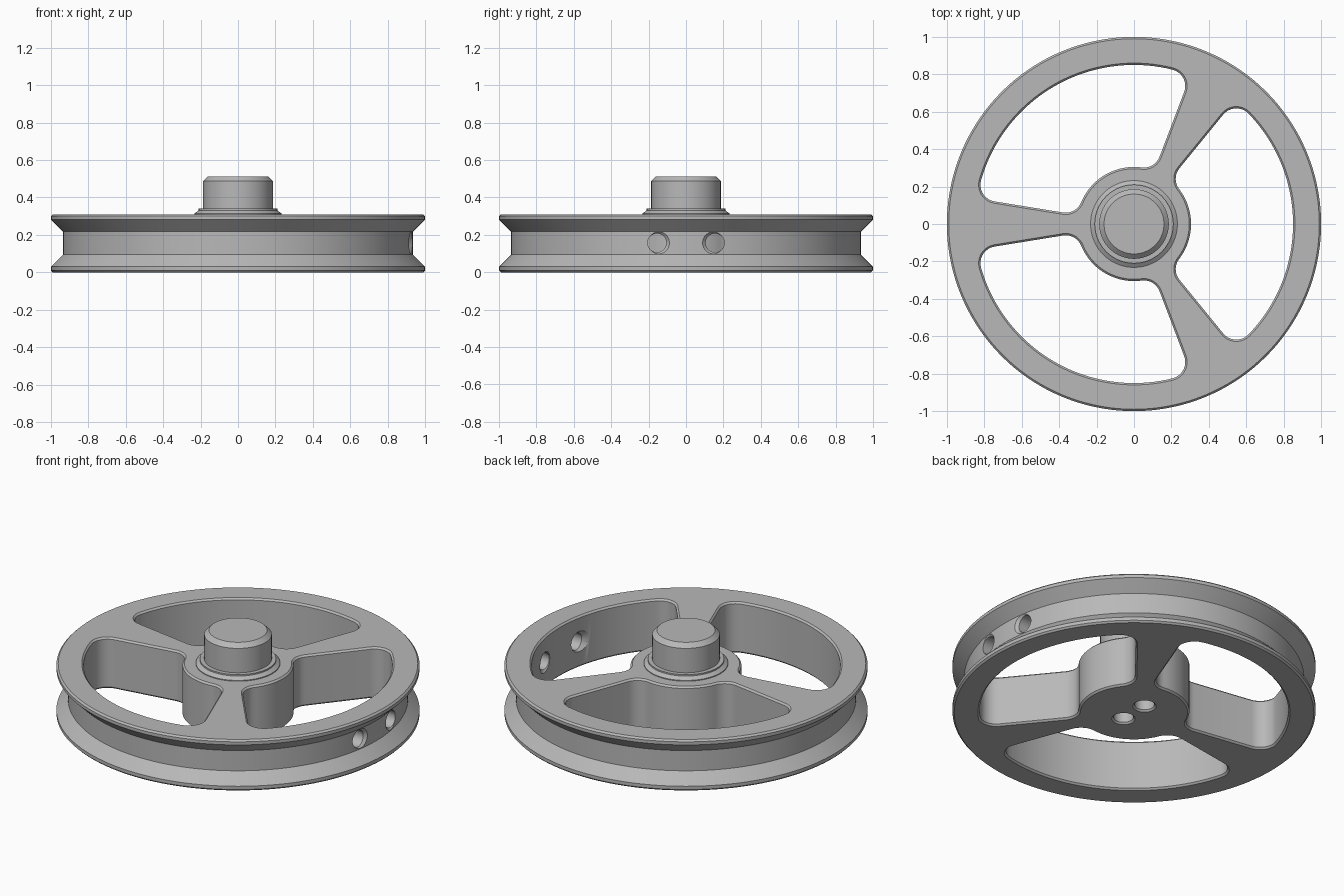
import bpy, bmesh
from math import pi, sin, cos, asin, radians
from mathutils import Vector, Matrix

cube = bpy.data.objects.get("Cube")
if cube:
    bpy.data.objects.remove(cube, do_unlink=True)

metal = bpy.data.materials.new("plain_grey_metal")
metal.use_nodes = True
GREY = (0.48, 0.48, 0.48, 1)
metal.diffuse_color = GREY
metal.node_tree.nodes["Principled BSDF"].inputs["Base Color"].default_value = GREY


def loft(name, rings, matrix=Matrix()):
    """Closed solid through a stack of rings with equal point counts."""
    bm = bmesh.new()
    loops = [[bm.verts.new(matrix @ Vector(p)) for p in ring] for ring in rings]
    n = len(loops[0])
    for low, high in zip(loops, loops[1:]):
        for i in range(n):
            j = (i + 1) % n
            bm.faces.new((low[i], low[j], high[j], high[i]))
    bm.faces.new(loops[0][::-1])
    bm.faces.new(loops[-1])
    bmesh.ops.recalc_face_normals(bm, faces=bm.faces)
    mesh = bpy.data.meshes.new(name)
    bm.to_mesh(mesh)
    bm.free()
    mesh.materials.append(metal)
    obj = bpy.data.objects.new(name, mesh)
    bpy.context.collection.objects.link(obj)
    return obj


def lathe(name, profile, segments=144, matrix=Matrix()):
    """Turned solid from (radius, height) pairs."""
    turns = [2 * pi * i / segments for i in range(segments)]
    return loft(name, [[(r * cos(a), r * sin(a), z) for a in turns] for r, z in profile], matrix)


def arc(center, radius, start, end, steps):
    return [center + radius * Vector((cos(a), sin(a)))
            for a in (start + (end - start) * i / steps for i in range(steps + 1))]


def window_outline(grow):
    """Annular sector with rounded corners, widened by grow."""
    inner, outer, fillet, half = 0.305, 0.85, 0.09, radians(50.8)
    origin = Vector((0, 0))
    out_angle = half - asin(fillet / (outer - fillet))
    in_angle = half - asin(fillet / (inner + fillet))
    out_c = (outer - fillet) * Vector((cos(out_angle), sin(out_angle)))
    in_c = (inner + fillet) * Vector((cos(in_angle), sin(in_angle)))
    side = half + pi / 2
    upper = arc(origin, outer + grow, 0, out_angle, 20)[:-1]
    upper += arc(out_c, fillet + grow, out_angle, side, 9)
    upper += arc(in_c, fillet + grow, side, in_angle + pi, 9)
    upper += arc(origin, inner - grow, in_angle, 0, 12)[1:]
    return upper + [Vector((p.x, -p.y)) for p in upper[-2:0:-1]]


def cut(target, cutter):
    mod = target.modifiers.new("cut", "BOOLEAN")
    mod.operation = "DIFFERENCE"
    mod.solver = "EXACT"
    mod.object = cutter
    cutter.hide_render = True
    bpy.context.view_layer.objects.active = target
    bpy.ops.object.modifier_apply(modifier=mod.name)
    bpy.data.objects.remove(cutter, do_unlink=True)


# Grooved wheel body
wheel = lathe("grooved_wheel", [
    (0.99, 0), (1, 0.01), (1, 0.03), (0.936, 0.094),
    (0.936, 0.217), (1, 0.281), (1, 0.30), (0.99, 0.31)])

# Three windows between the spokes, with chamfered edges
for k in range(3):
    rings = [[(p.x, p.y, z) for p in window_outline(grow)]
             for z, grow in ((-0.02, 0.03), (0.01, 0), (0.30, 0), (0.33, 0.03))]
    cut(wheel, loft("window_cutter", rings, Matrix.Rotation(k * 2 * pi / 3, 4, "Z")))

# Paired rim holes along x and paired blind holes under the hub
for s in (-1, 1):
    along_x = Matrix.Translation((0, s * 0.155, 0.157)) @ Matrix.Rotation(pi / 2, 4, "Y")
    cut(wheel, lathe("rim_hole_cutter", [
        (0.096, 0.80), (0.05, 0.846), (0.05, 0.915), (0.08, 0.945)], 32, along_x))
    cut(wheel, lathe("hub_hole_cutter", [
        (0.085, -0.02), (0.055, 0.01), (0.055, 0.2)], 32, Matrix.Translation((0, s * 0.09, 0))))

# Stepped collar and shaft stub on the hub
collar = lathe("collar", [(0.232, 0.30), (0.232, 0.315), (0.21, 0.331), (0.21, 0.34)], 96)
shaft = lathe("shaft", [(0.186, 0.30), (0.186, 0.488), (0.16, 0.513)], 96)

bpy.ops.object.select_all(action="DESELECT")
for obj in (wheel, collar, shaft):
    obj.select_set(True)
bpy.context.view_layer.objects.active = wheel
bpy.ops.object.shade_smooth_by_angle(angle=radians(30))
